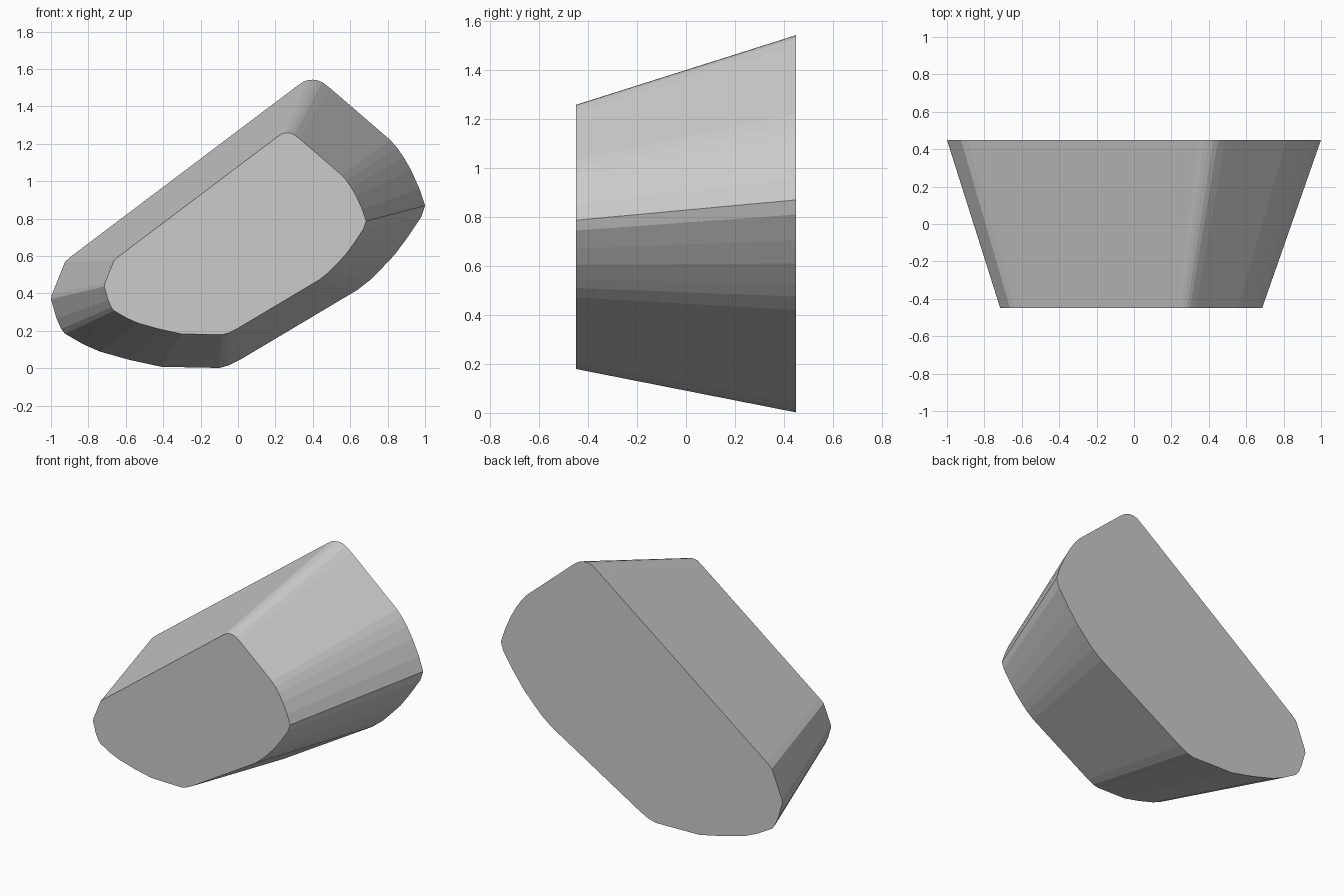
import bpy, bmesh

# Back outline of the block (x, z), clockwise from the top corner
OUTLINE = [
    (0.40, 1.543), (0.425, 1.54), (0.45, 1.53), (0.49, 1.50),
    (0.815, 1.22), (0.85, 1.18), (0.885, 1.13), (0.925, 1.06),
    (0.97, 0.96), (1.00, 0.87), (0.98, 0.81), (0.91, 0.705),
    (0.84, 0.61), (0.76, 0.525), (0.71, 0.475), (0.64, 0.42),
    (0.01, 0.045), (-0.05, 0.015), (-0.10, 0.002), (-0.41, 0.008),
    (-0.58, 0.045), (-0.74, 0.09), (-0.83, 0.13), (-0.925, 0.185),
    (-0.945, 0.21), (-0.97, 0.265), (-1.00, 0.37), (-0.995, 0.395),
    (-0.925, 0.57), (-0.89, 0.60), (0.31, 1.505), (0.35, 1.533),
    (0.375, 1.541),
]
HALF_DEPTH = 0.45
TAPER = 0.70  # front face relative to the back face

# Tapered block: back outline lofted to a smaller front outline
bm = bmesh.new()
back = [bm.verts.new((x, HALF_DEPTH, z)) for x, z in OUTLINE]
front = [bm.verts.new((x * TAPER - 0.015, -HALF_DEPTH, z * TAPER + 0.178))
         for x, z in OUTLINE]
bm.faces.new(back)
bm.faces.new(front)
n = len(OUTLINE)
for i in range(n):
    j = (i + 1) % n
    bm.faces.new((back[i], back[j], front[j], front[i]))
bmesh.ops.recalc_face_normals(bm, faces=bm.faces[:])

mesh = bpy.data.meshes.new("tapered_block")
bm.to_mesh(mesh)
bm.free()
block = bpy.data.objects.new("tapered_block", mesh)
bpy.context.collection.objects.link(block)

# Single plain grey
grey = bpy.data.materials.new("light_grey")
grey.diffuse_color = (0.6, 0.6, 0.6, 1.0)
mesh.materials.append(grey)
